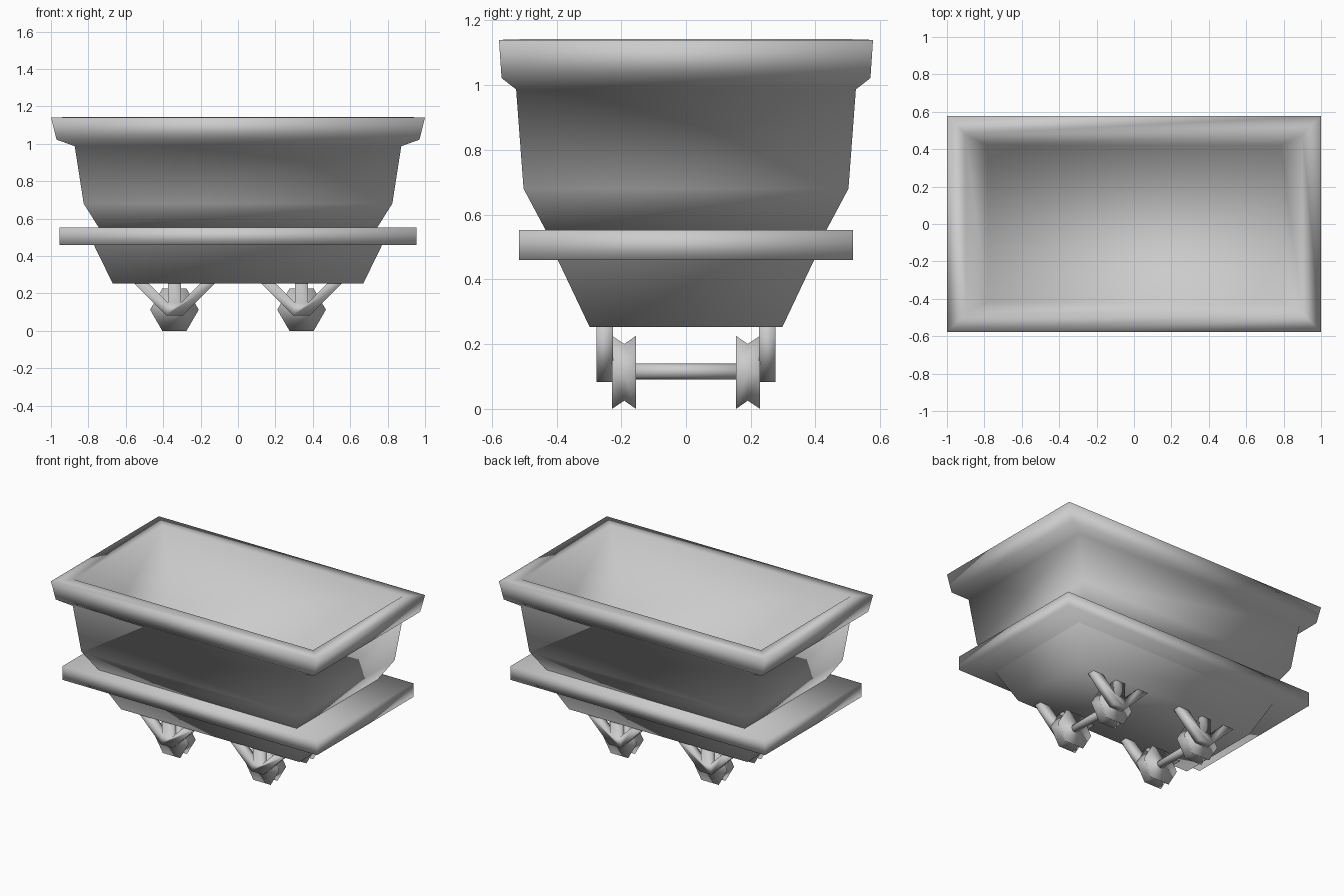
import bpy, bmesh, math

if "Cube" in bpy.data.objects:
    bpy.data.objects.remove(bpy.data.objects["Cube"])

grey = bpy.data.materials.new("iron grey")
grey.diffuse_color = (0.6, 0.6, 0.6, 1)
grey.use_nodes = True
grey.node_tree.nodes["Principled BSDF"].inputs["Base Color"].default_value = grey.diffuse_color


def loft(name, rings, cap_start=True, cap_end=True):
    """Skin a list of equal-length point rings, optionally capping the ends."""
    bm = bmesh.new()
    vs = [[bm.verts.new(p) for p in ring] for ring in rings]
    n = len(vs[0])
    for a, b in zip(vs, vs[1:]):
        for i in range(n):
            j = (i + 1) % n
            bm.faces.new((a[i], a[j], b[j], b[i]))
    if cap_start:
        bm.faces.new(vs[0][::-1])
    if cap_end:
        bm.faces.new(vs[-1])
    bmesh.ops.recalc_face_normals(bm, faces=bm.faces)
    for f in bm.faces:
        f.smooth = True
    me = bpy.data.meshes.new(name)
    bm.to_mesh(me)
    bm.free()
    me.materials.append(grey)
    ob = bpy.data.objects.new(name, me)
    bpy.context.collection.objects.link(ob)
    return ob


def rect(hx, hy, z):
    return [(-hx, -hy, z), (hx, -hy, z), (hx, hy, z), (-hx, hy, z)]


def ngon(cx, cz, r, y, n=6):
    return [(cx + r * math.cos(2 * math.pi * i / n), y,
             cz + r * math.sin(2 * math.pi * i / n)) for i in range(n)]


# open tub: outside going up, over the rim, down plain sloping walls to the floor
loft("tub", [rect(*p) for p in (
    (0.74, 0.43, 0.545), (0.825, 0.502, 0.68), (0.873, 0.525, 0.987),
    (0.97, 0.57, 1.022), (1.0, 0.578, 1.14),
    (0.9, 0.48, 1.143), (0.785, 0.42, 0.65))])

# flat frame around the cart and the tapered underbody (its bottom closed)
loft("frame", [rect(0.955, 0.516, 0.459), rect(0.955, 0.516, 0.553)])
loft("underbody", [rect(0.67, 0.298, 0.253), rect(0.772, 0.397, 0.462)], cap_end=False)

# three-armed bracket outline, relative to the wheel centre
half = [(0.045, 0.083), (0.217, 0.255), (0.14, 0.255), (0.035, 0.15), (0.035, 0.255)]
outline = half + [(-x, z) for x, z in reversed(half)]

AZ = 0.1126
for cx, end in ((-0.34, "left"), (0.34, "right")):
    loft(end + "_axle", [ngon(cx, AZ + 0.003, 0.025, y, 8) for y in (-0.24, 0.24)])
    for s, side in ((-1, "front"), (1, "back")):
        # grooved six-sided wheel
        loft(f"{side}_{end}_wheel", [ngon(cx, AZ, r, s * y) for y, r in
                                     ((0.155, 0.13), (0.191, 0.101), (0.228, 0.13))])
        # bracket holding the axle
        loft(f"{side}_{end}_bracket", [[(cx + x, s * y, z) for x, z in outline]
                                       for y in (0.226, 0.277)])
